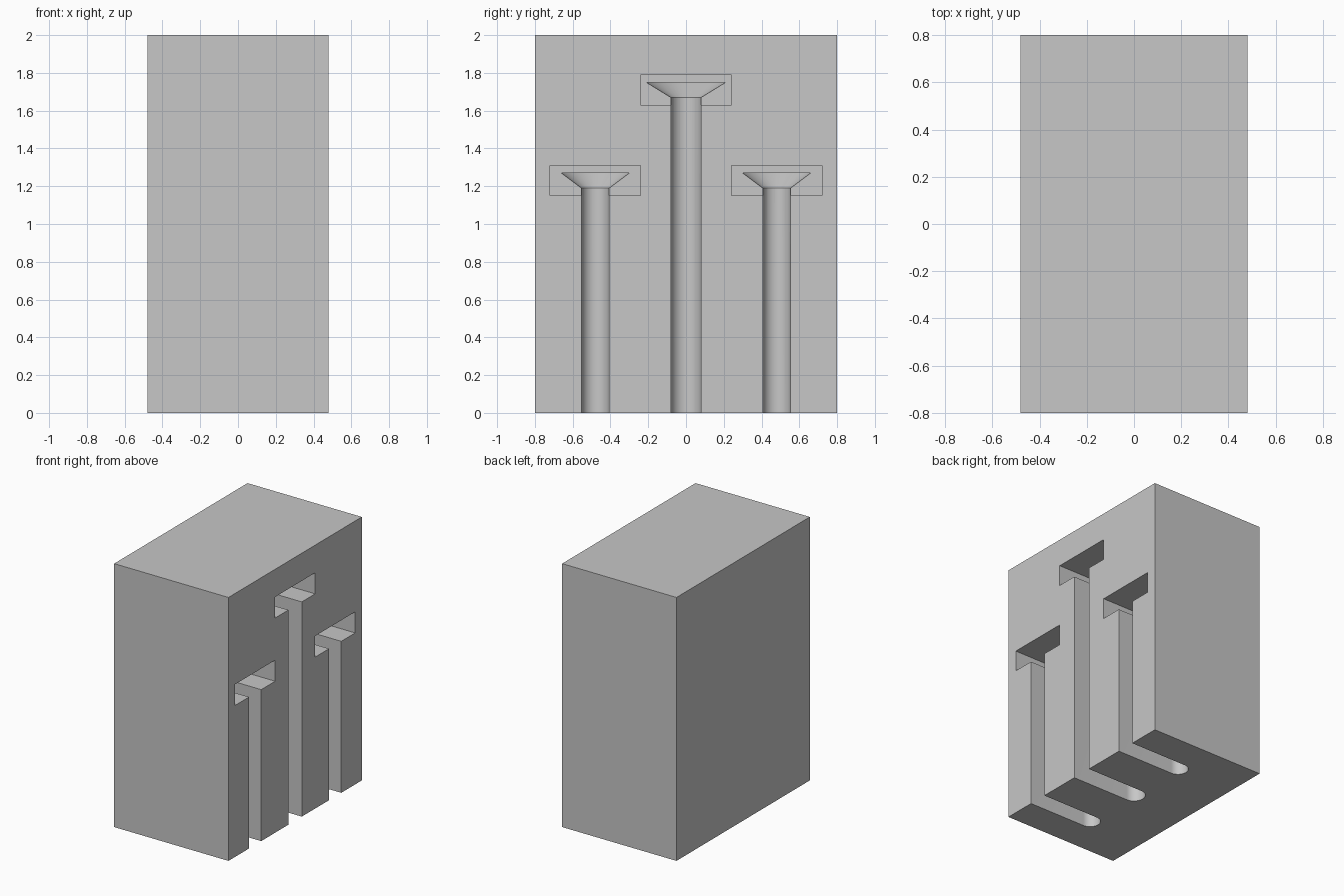
import bpy, bmesh, math

if "Cube" in bpy.data.objects:
    bpy.data.objects.remove(bpy.data.objects["Cube"], do_unlink=True)

grey = bpy.data.materials.new("plain grey")
grey.use_nodes = True
grey.diffuse_color = (0.57, 0.57, 0.57, 1)
grey.node_tree.nodes["Principled BSDF"].inputs["Base Color"].default_value = grey.diffuse_color

W, D, H = 0.48, 0.8, 2.0      # half width, half depth, full height
OPEN = W + 0.1                # cutters run out past the open side
SEGMENTS = 48


def prism(name, outline, z0, z1):
    """Extrude a flat x, y outline from z0 to z1."""
    bm = bmesh.new()
    face = bm.faces.new([bm.verts.new((x, y, z0)) for x, y in outline])
    top = bmesh.ops.extrude_face_region(bm, geom=[face])["geom"]
    for v in top:
        if isinstance(v, bmesh.types.BMVert):
            v.co.z = z1
    return finish(name, bm)


def finish(name, bm):
    bmesh.ops.recalc_face_normals(bm, faces=bm.faces)
    mesh = bpy.data.meshes.new(name)
    bm.to_mesh(mesh)
    bm.free()
    mesh.materials.append(grey)
    ob = bpy.data.objects.new(name, mesh)
    bpy.context.collection.objects.link(ob)
    return ob


def box(name, x0, x1, y0, y1, z0, z1):
    return prism(name, [(x0, y0), (x1, y0), (x1, y1), (x0, y1)], z0, z1)


def funnel(name, y, r0, r1, z0, z1):
    """Cone frustum, run a little lower so it meets the shaft cleanly."""
    drop = 0.02
    low = r0 - (r1 - r0) * drop / (z1 - z0)
    bm = bmesh.new()
    bmesh.ops.create_cone(bm, cap_ends=True, segments=SEGMENTS,
                          radius1=low, radius2=r1, depth=z1 - z0 + drop)
    bmesh.ops.translate(bm, verts=bm.verts, vec=(0, y, (z0 + z1 - drop) / 2))
    return finish(name, bm)


def carve(target, cutter):
    cutter.hide_render = True
    bpy.context.view_layer.objects.active = target
    mod = target.modifiers.new("carve", "BOOLEAN")
    mod.operation = "DIFFERENCE"
    mod.solver = "EXACT"
    mod.object = cutter
    bpy.ops.object.modifier_apply(modifier=mod.name)
    bpy.data.objects.remove(cutter, do_unlink=True)


# Solid block
block = box("block", -W, W, -D, D, 0, H)

# Three slots: y, shaft radius, head radius, height of the head's underside
for y, shaft, head, z in [(-0.48, 0.073, 0.18, 1.19),
                          (0, 0.08, 0.21, 1.67),
                          (0.48, 0.073, 0.18, 1.19)]:
    # Round-ended shaft slot, open at the side and the bottom
    half = SEGMENTS // 2
    arc = [math.pi / 2 + math.pi * i / half for i in range(half + 1)]
    outline = [(shaft * math.cos(a), y + shaft * math.sin(a)) for a in arc]
    outline += [(OPEN, y - shaft), (OPEN, y + shaft)]
    carve(block, prism("shaft_cutter", outline, -0.1, z + 0.04))
    # Square head pocket, then the half funnel behind it
    carve(block, box("pocket_cutter", 0, OPEN, y - 0.24, y + 0.24, z - 0.04, z + 0.12))
    carve(block, funnel("head_cutter", y, shaft, head, z, z + 0.08))

# Smooth the curved slot ends only
bpy.ops.object.select_all(action="DESELECT")
block.select_set(True)
bpy.context.view_layer.objects.active = block
bpy.ops.object.shade_smooth_by_angle(angle=math.radians(30))
